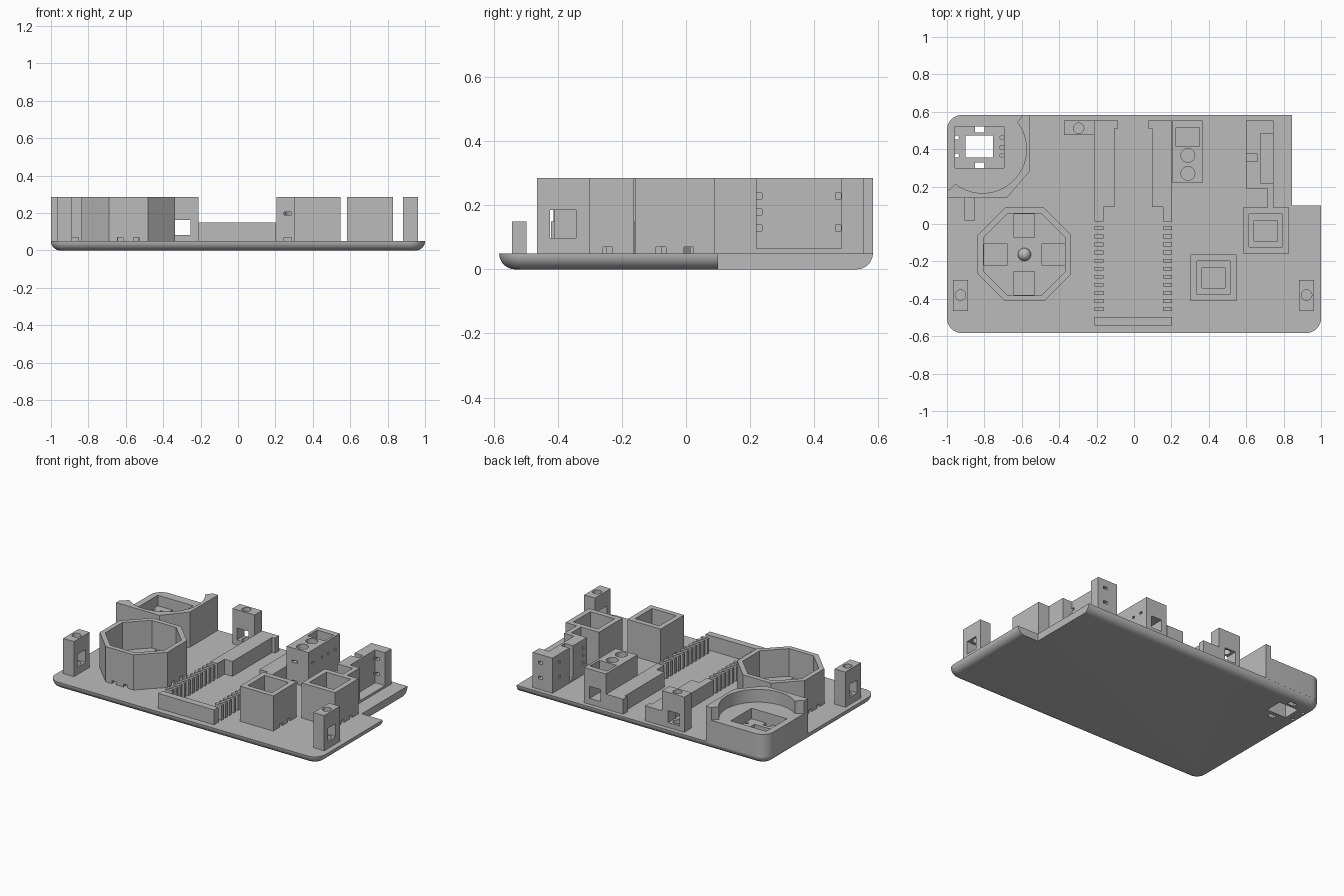
import bpy, bmesh, math
from mathutils import Matrix

old = bpy.data.objects.get("Cube")
if old:
    bpy.data.objects.remove(old, do_unlink=True)

GREY = (0.5, 0.5, 0.5, 1)
mat = bpy.data.materials.new("plain grey")
mat.use_nodes = True
mat.diffuse_color = GREY
mat.node_tree.nodes["Principled BSDF"].inputs["Base Color"].default_value = GREY

PLATE_TOP, SINK, TALL, LOW = 0.05, 0.045, 0.285, 0.15


def finish(name, bm):
    bmesh.ops.recalc_face_normals(bm, faces=bm.faces)
    mesh = bpy.data.meshes.new(name)
    bm.to_mesh(mesh)
    bm.free()
    mesh.materials.append(mat)
    ob = bpy.data.objects.new(name, mesh)
    bpy.context.collection.objects.link(ob)
    return ob


def loft(name, rings):
    """Closed solid through rings of equal point count."""
    bm = bmesh.new()
    loops = [[bm.verts.new(p) for p in ring] for ring in rings]
    n = len(loops[0])
    for a, b in zip(loops, loops[1:]):
        for i in range(n):
            j = (i + 1) % n
            bm.faces.new((a[i], a[j], b[j], b[i]))
    bm.faces.new(loops[0][::-1])
    bm.faces.new(loops[-1])
    return finish(name, bm)


def prism(name, pts, z0, z1):
    return loft(name, [[(x, y, z) for x, y in pts] for z in (z0, z1)])


def box(name, x0, x1, y0, y1, z0=SINK, z1=TALL):
    return prism(name, [(x0, y0), (x1, y0), (x1, y1), (x0, y1)], z0, z1)


def block(name, cx, cy, w, d, z0=SINK, z1=TALL):
    return box(name, cx - w / 2, cx + w / 2, cy - d / 2, cy + d / 2, z0, z1)


def arc(cx, cy, r, a0, a1, n):
    return [(cx + r * math.cos(math.radians(a0 + (a1 - a0) * i / n)),
             cy + r * math.sin(math.radians(a0 + (a1 - a0) * i / n))) for i in range(n + 1)]


def ngon(cx, cy, apothem, n=8):
    r = apothem / math.cos(math.pi / n)
    return arc(cx, cy, r, 180 / n, 180 / n + 360, n)[:-1]


def cut(ob, *cutters):
    """Subtract each cutter and throw it away."""
    for c in cutters:
        m = ob.modifiers.new("cut", 'BOOLEAN')
        m.operation, m.solver, m.object = 'DIFFERENCE', 'EXACT', c
        dg = bpy.context.evaluated_depsgraph_get()
        mesh = bpy.data.meshes.new_from_object(ob.evaluated_get(dg))
        ob.modifiers.clear()
        ob.data = mesh
        bpy.data.objects.remove(c, do_unlink=True)


def hole(cx, cy, r, z0, z1=0.4):
    return prism("cutter", arc(cx, cy, r, 0, 360, 24)[:-1], z0, z1)


# Base plate with rounded corners and rounded lower edge
HX, HY, CR, FR = 1.0, 0.583, 0.08, 0.05


def outline(inset, z):
    pts = []
    for k, (sx, sy) in enumerate([(1, 1), (-1, 1), (-1, -1), (1, -1)]):
        pts += arc(sx * (HX - CR), sy * (HY - CR), CR - inset, 90 * k, 90 * k + 90, 10)
    return [(x, y, z) for x, y in pts]


rings = []
for i in range(9):
    a = math.radians(90 * i / 8)
    rings.append(outline(FR * (1 - math.sin(a)), FR * (1 - math.cos(a))))
plate = loft("base_plate", rings)
cut(plate, box("cutter", 0.845, 1.2, 0.1, 0.8, -0.1, 0.2))


# Module socket openings that pass through the plate
def socket_openings():
    return [box("cutter", -0.90, -0.755, 0.355, 0.473, -0.1, 0.4),
            box("cutter", -0.85, -0.80, 0.49, 0.52, -0.1, 0.4),
            box("cutter", -0.85, -0.80, 0.30, 0.33, -0.1, 0.4),
            hole(-0.947, 0.462, 0.011, -0.1), hole(-0.947, 0.366, 0.011, -0.1)]


cut(plate, *socket_openings())

# Corner housing with a scooped bowl open to the outside
corner = arc(-HX + CR, HY - CR, CR, 90, 180, 10)
housing = prism("corner_housing", [(-0.555, HY)] + corner
                + [(-HX, 0.14), (-0.68, 0.14), (-0.555, 0.285)], SINK, TALL)
bowl = [(-1.2, 0.18), (-1.0, 0.18), (-0.985, 0.185)] + arc(-0.81, 0.40, 0.235, -128, 38, 28)
bowl += [(-0.61, 0.56), (-0.595, HY), (-0.595, 0.8), (-1.2, 0.8)]
cut(housing, prism("cutter", bowl, 0.2, 0.4),
    box("cutter", -0.957, -0.695, 0.30, 0.52, 0.13, 0.4), *socket_openings())
for y in (0.366, 0.41, 0.462):
    cut(housing, hole(-0.706, y, 0.011, 0.07))
box("cable_bar", -0.905, -0.85, 0.02, 0.15, SINK, 0.07)

# Octagonal pad housing with four button recesses and a pivot ball
OX, OY, STEP = -0.586, -0.163, 0.154
pad = prism("pad_housing", ngon(OX, OY, 0.25), SINK, TALL)
cut(pad, prism("cutter", ngon(OX, OY, 0.218), 0.1, 0.4))
for s in (-1, 1):
    cut(pad, block("cutter", OX, OY + s * STEP, 0.11, 0.125, PLATE_TOP, 0.4),
        block("cutter", OX + s * STEP, OY, 0.125, 0.11, PLATE_TOP, 0.4))
    for t in (-0.043, 0.043):
        cut(pad, block("cutter", OX + t, OY + s * 0.24, 0.03, 0.16, PLATE_TOP, 0.07),
            block("cutter", OX + s * 0.24, OY + t, 0.16, 0.03, PLATE_TOP, 0.07))
bm = bmesh.new()
bmesh.ops.create_uvsphere(bm, u_segments=24, v_segments=12, radius=0.035,
                          matrix=Matrix.Translation((OX, OY, 0.105)))
ball = finish("pivot_ball", bm)

# Two square button towers
for name, cx, cy in (("rear_button_tower", 0.705, -0.035), ("front_button_tower", 0.425, -0.287)):
    tower = block(name, cx, cy, 0.247, 0.247)
    cut(tower, block("cutter", cx, cy, 0.178, 0.178, 0.1, 0.4),
        block("cutter", cx, cy, 0.125, 0.11, PLATE_TOP, 0.4))
    for t in (-0.043, 0.043):
        cut(tower, block("cutter", cx, cy + t, 0.4, 0.03, PLATE_TOP, 0.07))

# Screw posts with a nut window
for name, cx in (("left_post", 0.923), ("right_post", -0.928)):
    post = box(name, cx - 0.04, cx + 0.04, -0.465, -0.3)
    cut(post, box("cutter", cx - 0.1, cx + 0.1, -0.425, -0.343, 0.098, 0.185),
        hole(cx, -0.38, 0.028, 0.06))
post = box("rear_post", -0.375, -0.21, 0.475, 0.553)
cut(post, box("cutter", -0.34, -0.255, 0.4, 0.6, 0.083, 0.163), hole(-0.296, 0.512, 0.028, 0.06))

# Controller cradle: front bar, stepped side rails and pin combs
MID = -0.004
box("cradle_front_bar", -0.21, 0.203, -0.543, -0.498, SINK, LOW)
for side, s in (("left", 1), ("right", -1)):
    steps = [(0.207, 0.013), (0.207, 0.553), (0.081, 0.553), (0.081, 0.51),
             (0.1, 0.51), (0.1, 0.09), (0.158, 0.09), (0.158, 0.013)]
    prism(side + "_rail", [(MID + s * x, y) for x, y in steps], SINK, LOW)
    for i in range(11):
        block(side + "_comb_tooth", MID + s * 0.183, -0.023 - 0.0432 * i, 0.05, 0.02, SINK, LOW)

# Sensor block with two lamp holes, a top recess and a rear window
sensor = box("sensor_block", 0.206, 0.366, 0.22, 0.553)
cut(sensor, box("cutter", 0.225, 0.35, 0.415, 0.515, 0.19, 0.4),
    box("cutter", 0.245, 0.325, 0.44, 0.6, 0.09, 0.17),
    hole(0.288, 0.367, 0.037, 0.15), hole(0.288, 0.27, 0.037, 0.15),
    box("cutter", 0.245, 0.285, 0.2, 0.26, 0.19, 0.205),
    box("cutter", 0.245, 0.285, 0.2, 0.26, PLATE_TOP, 0.07))
for y in (0.27, 0.367, 0.43, 0.5):
    cut(sensor, block("cutter", 0.36, y, 0.06, 0.02, 0.19, 0.205))

# Side socket block with open pocket, cable groove and pin slots
side_block = prism("side_socket_block", [(0.6, 0.553), (0.6, 0.19), (0.715, 0.19), (0.715, 0.085),
                                         (0.747, 0.085), (0.747, 0.553)], SINK, TALL)
cut(side_block, box("cutter", 0.675, 0.8, 0.22, 0.485, 0.065, 0.4),
    box("cutter", 0.5, 0.66, 0.335, 0.375, 0.065, 0.4))
for z in (0.12, 0.17, 0.22):
    cut(side_block, block("cutter", 0.648, 0.228, 0.12, 0.018, z, z + 0.018))
    if z != 0.17:
        cut(side_block, block("cutter", 0.648, 0.475, 0.12, 0.018, z, z + 0.018),
            block("cutter", 0.69, 0.52, 0.03, 0.1, z, z + 0.018))

# Soft shading only on the curved parts
bpy.ops.object.select_all(action='DESELECT')
for ob in (plate, ball, housing):
    ob.select_set(True)
bpy.context.view_layer.objects.active = plate
bpy.ops.object.shade_smooth_by_angle(angle=math.radians(30))
